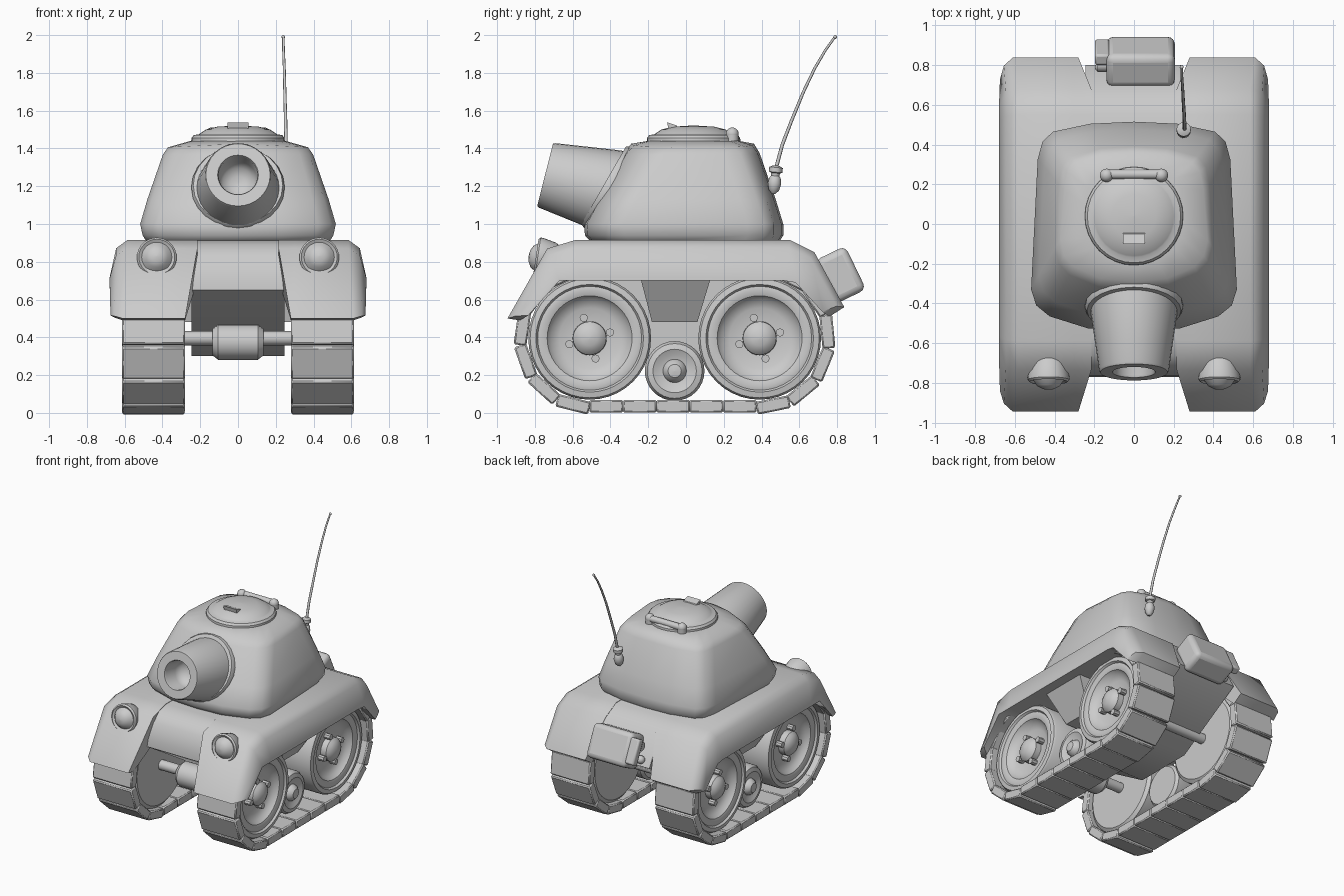
import bpy, bmesh, math
from math import pi, cos, sin
from mathutils import Vector, Matrix

cube = bpy.data.objects.get("Cube")
if cube:
    bpy.data.objects.remove(cube, do_unlink=True)

GREY = bpy.data.materials.new("plain grey")
GREY.use_nodes = True
GREY.diffuse_color = (0.6, 0.6, 0.6, 1)
GREY.node_tree.nodes["Principled BSDF"].inputs["Base Color"].default_value = (0.6, 0.6, 0.6, 1)


def finish(name, bm, bevel=0, angle=35, segments=2):
    """Turn a bmesh into a shaded, optionally bevelled object."""
    bmesh.ops.recalc_face_normals(bm, faces=bm.faces)
    mesh = bpy.data.meshes.new(name)
    bm.to_mesh(mesh)
    bm.free()
    mesh.materials.append(GREY)
    ob = bpy.data.objects.new(name, mesh)
    bpy.context.collection.objects.link(ob)
    if bevel:
        mod = ob.modifiers.new("bevel", "BEVEL")
        mod.width, mod.segments = bevel, segments
        mod.limit_method = "ANGLE"
    bpy.ops.object.select_all(action="DESELECT")
    ob.select_set(True)
    bpy.context.view_layer.objects.active = ob
    bpy.ops.object.shade_smooth_by_angle(angle=math.radians(angle))
    return ob


def loft(name, rings, **kw):
    """Skin a list of closed rings and cap both ends."""
    bm = bmesh.new()
    rows = [[bm.verts.new(p) for p in ring] for ring in rings]
    n = len(rows[0])
    for a, b in zip(rows, rows[1:]):
        for i in range(n):
            bm.faces.new((a[i], a[(i + 1) % n], b[(i + 1) % n], b[i]))
    bm.faces.new(rows[0])
    bm.faces.new(rows[-1])
    return finish(name, bm, **kw)


def lathe(name, profile, origin, axis, seg=32, **kw):
    """Spin (radius, distance) points around an axis from an origin."""
    turn = Vector(axis).to_track_quat("Z", "Y")
    rings = [[Vector(origin) + turn @ Vector((max(r, .0005) * cos(2 * pi * i / seg),
                                              max(r, .0005) * sin(2 * pi * i / seg), d))
              for i in range(seg)] for r, d in profile]
    return loft(name, rings, **kw)


def box(name, centre, size, tilt=0, **kw):
    bm = bmesh.new()
    m = Matrix.Translation(centre) @ Matrix.Rotation(tilt, 4, "X") @ Matrix.Diagonal((*size, 1))
    bmesh.ops.create_cube(bm, size=1, matrix=m)
    return finish(name, bm, **kw)


def ball(name, centre, r):
    bm = bmesh.new()
    bmesh.ops.create_uvsphere(bm, u_segments=16, v_segments=10, radius=r,
                              matrix=Matrix.Translation(centre))
    return finish(name, bm)


def rod(name, a, b, r, seg=12, **kw):
    a, b = Vector(a), Vector(b)
    return lathe(name, [(r, 0), (r, (b - a).length)], a, b - a, seg, **kw)


# Hull between the tracks
hull = [(-.77, .65), (-.765, .71), (-.725, .83), (-.66, .89), (-.57, .912), (.55, .912),
        (.675, .845), (.8, .62), (.26, .3), (-.2, .3)]
loft("hull", [[(x, y, z) for y, z in hull] for x in (-.245, .245)])

# Fenders: outer line and underside line, tapering to the outer edge
outer = [(-.945, .5), (-.735, .87), (-.587, .915), (.55, .915), (.68, .85), (.838, .56)]
under = [(-.88, .49), (-.67, .7), (-.56, .7), (.52, .7), (.58, .69), (.76, .51)]


def fender_ring(s, x, t, flare=0, pull=0):
    """One fender section; flare moves and pull shortens its low ends."""
    pts = [Vector(o).lerp(Vector(u), t) for o, u in zip(outer, under)]
    ring = []
    for y, z in pts + [Vector(u) for u in under[::-1]]:
        low = z < .6
        ring.append((s * (x + flare * low), y * (1 - pull * low), z + .5 * pull * low))
    return ring


PITCH, R, FRONT, REAR, AXLE = .178, .36, -.51, .39, .395


def track_point(d):
    """Position and tilt at distance d along the track loop."""
    straight, arc = REAR - FRONT, pi * R
    d %= 2 * (straight + arc)
    if d < straight:
        return FRONT + d, AXLE - R, 0
    d -= straight
    if d < arc:
        a = d / R
        return REAR + R * sin(a), AXLE - R * cos(a), a
    d -= arc
    if d < straight:
        return REAR - d, AXLE + R, pi
    a = pi + (d - straight) / R
    return FRONT + R * sin(a), AXLE - R * cos(a), a


wheel = [(.3, .3), (.325, .32), (.325, .555), (.315, .57), (.285, .575), (.275, .56),
         (.255, .565), (.225, .555), (.205, .525), (.16, .505), (.09, .5), (.088, .545),
         (.07, .565), (.04, .58), (0, .585)]
road_wheel = [(.14, .31), (.158, .33), (.158, .49), (.145, .512), (.115, .52), (.085, .505),
              (.062, .5), (.056, .52), (.035, .54), (0, .545)]
lamp = [(0, -.14), (.055, -.125), (.09, -.07), (.105, 0), (.105, .015), (.095, .025), (.08, .015),
        (.075, .02), (.058, .045), (.03, .06), (0, .064)]

for side, s in (("left", 1), ("right", -1)):
    loft(side + "_fender", [fender_ring(s, .215, 0, .065), fender_ring(s, .3, 0),
                            fender_ring(s, .585, 0, .025), fender_ring(s, .645, .2, .01, .03),
                            fender_ring(s, .68, .93, -.005, .05)], angle=50)
    # Sloping support between the wheels
    loft(side + "_support", [[(s * x, y, .48) for x, y in ((.2, -.18), (.47, -.18), (.47, .06), (.2, .06))],
                             [(s * x, y, .71) for x, y in ((.2, -.24), (.61, -.24), (.61, .13), (.2, .13))]])
    # Track links
    loop = 2 * (REAR - FRONT + pi * R)
    links = round(loop / PITCH)
    for i in range(links):
        y, z, a = track_point((i + .5) * loop / links)
        box(side + "_track_link", (s * .447, y, z), (.335, .178, .068), a, bevel=.008, segments=1)
    # Drive wheels with bolts
    for place, y in (("front", FRONT), ("rear", REAR)):
        lathe(f"{side}_{place}_wheel", wheel, (0, y, AXLE), (s, 0, 0), 40)
        for k in range(4):
            a = k * pi / 2 + .28
            by, bz = y + .112 * cos(a), AXLE + .112 * sin(a)
            rod(f"{side}_{place}_wheel_bolt", (s * .49, by, bz), (s * .55, by, bz), .022, 8)
    lathe(side + "_road_wheel", road_wheel, (0, -.06, .222), (s, 0, 0))
    lathe(side + "_headlight", lamp, (s * .43, -.77, .822), (0, -1, .15))

# Axles and gearbox
for place, y in (("front", FRONT), ("rear", REAR)):
    rod(place + "_axle", (-.31, y, AXLE), (.31, y, AXLE), .038, 16)
lathe("gearbox", [(.07, -.135), (.094, -.105), (.094, .105), (.07, .135)],
      (0, FRONT, .375), (1, 0, 0), 20)


# Turret body
def turret_ring(f, b, wf, wb, z, crown=0):
    half = [(0, f), (.45 * wf, f + .015), (.82 * wf, f + .075), (.95 * wf, f + .13), (wf, f + .21),
            (wb, b - .19), (.95 * wb, b - .1), (.84 * wb, b - .05), (.45 * wb, b - .01), (0, b)]
    pts = half + [(-x, y) for x, y in half[-2:0:-1]]
    return [(x, y, z - crown * abs(x)) for x, y in pts]


loft("turret", [turret_ring(-.5, .49, .48, .45, .9),
                turret_ring(-.535, .515, .505, .475, .94),
                turret_ring(-.54, .515, .518, .485, 1.0),
                turret_ring(-.47, .475, .48, .45, 1.13),
                turret_ring(-.33, .39, .398, .38, 1.375, .02),
                turret_ring(-.29, .36, .37, .35, 1.425, .05),
                turret_ring(-.2, .28, .25, .24, 1.44)], angle=50)

# Gun with hollow muzzle and collar
lathe("gun_collar", [(.2, -.06), (.245, -.05), (.247, .01), (.237, .03), (.2, .03)],
      (0, -.41, 1.19), (0, -.87, .5), 24)
lathe("gun_barrel", [(.23, -.1), (.22, 0), (.176, .315), (.17, .326), (.108, .326), (.103, .315),
                     (.103, .2), (.08, .16), (.04, .14), (0, .135)],
      (0, -.43, 1.18), (0, -.97, .245))

# Hatch with handle and periscope
lathe("hatch", [(.25, -.04), (.247, .025), (.235, .04), (.208, .045), (.2, .05), (.17, .07),
                (.11, .085), (0, .092)], (0, .04, 1.43), (0, 0, 1), 32)
for s in (1, -1):
    rod("hatch_hinge", (s * .138, .245, 1.44), (s * .138, .245, 1.48), .033, 16)
    ball("hatch_hinge_cap", (s * .138, .245, 1.477), .034)
rod("hatch_handle", (-.135, .25, 1.477), (.135, .25, 1.477), .024)
loft("periscope", [[(x, -.1, 1.538), (x, -.05, 1.522), (x, -.03, 1.49), (x, -.09, 1.49)]
                   for x in (-.055, .055)])

# Antenna on its mount
lathe("antenna_mount", [(.01, -.02), (.028, 0), (.036, .035), (.03, .065), (.022, .075), (.024, .09),
                        (.036, .095), (.036, .12), (.015, .13)], (.25, .465, 1.18), (0, .1, 1), 16)
curve = bpy.data.curves.new("antenna", "CURVE")
curve.dimensions, curve.bevel_depth, curve.bevel_resolution = "3D", .01, 2
curve.use_fill_caps = True
curve.materials.append(GREY)
spline = curve.splines.new("POLY")
path = [(.255, .475, 1.29), (.254, .51, 1.42), (.252, .56, 1.55), (.248, .622, 1.7),
        (.245, .682, 1.825), (.241, .738, 1.92), (.24, .788, 1.99)]
spline.points.add(len(path) - 1)
for i, (point, p) in enumerate(zip(spline.points, path)):
    point.co = (*p, 1)
    point.radius = 1 - .06 * i
bpy.context.collection.objects.link(bpy.data.objects.new("antenna", curve))
ball("antenna_tip", (.24, .79, 1.99), .01)

# Fuel can on the rear, with a handle on its side
box("fuel_can", (.033, .817, .73), (.345, .18, .255), .45, bevel=.035, segments=3)
box("fuel_can_handle", (-.16, .865, .755), (.075, .06, .19), .45, bevel=.012)
rod("fuel_can_cap", (-.13, .8, .775), (-.185, .8, .775), .034, 14)
ball("fuel_can_stud", (-.165, .79, .665), .03)
